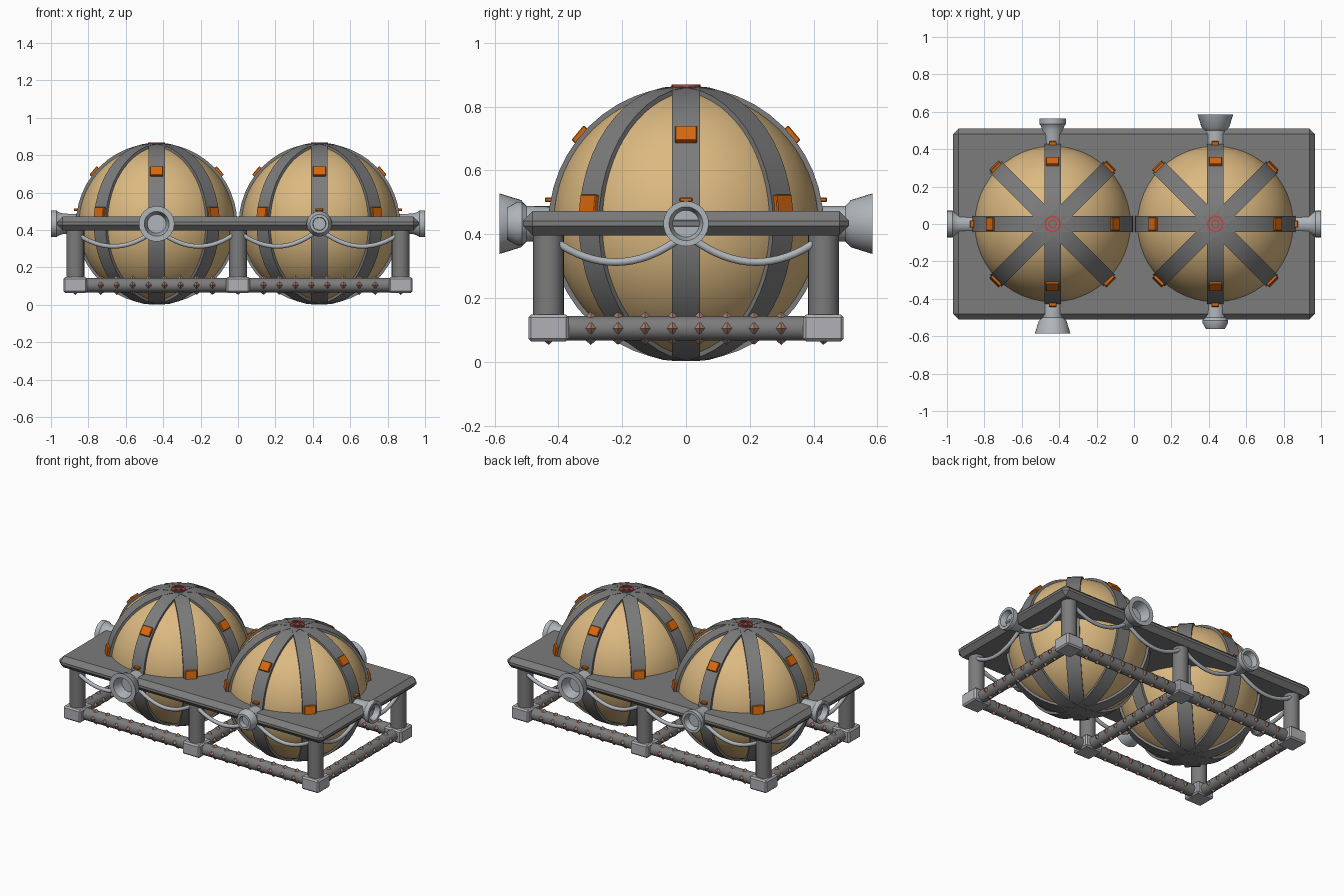
import bpy, bmesh, math
from mathutils import Matrix, Vector

if "Cube" in bpy.data.objects:
    bpy.data.objects.remove(bpy.data.objects["Cube"])

CX, CZ = 0.435, 0.433          # tank centre offsets
LX, LY, RZ = 0.87, 0.431, 0.105  # leg positions, rail height


def material(name, rgb):
    m = bpy.data.materials.new(name)
    m.diffuse_color = (*rgb, 1)
    m.use_nodes = True
    m.node_tree.nodes["Principled BSDF"].inputs["Base Color"].default_value = m.diffuse_color
    return m


TAN = material("tank_tan", (0.72, 0.49, 0.22))
GREY = material("frame_grey", (0.20, 0.20, 0.20))
PALE = material("block_pale_grey", (0.44, 0.44, 0.47))
STEEL = material("nozzle_steel", (0.43, 0.46, 0.49))
ORANGE = material("clamp_orange", (0.69, 0.14, 0.005))
PINK = material("stud_copper", (0.40, 0.205, 0.16))
RED = material("cap_red", (0.51, 0.07, 0.06))


def finish(name, bm, mat, smooth=None, bevel=0):
    bmesh.ops.recalc_face_normals(bm, faces=bm.faces)
    me = bpy.data.meshes.new(name)
    bm.to_mesh(me)
    bm.free()
    ob = bpy.data.objects.new(name, me)
    bpy.context.collection.objects.link(ob)
    me.materials.append(mat)
    if bevel:
        b = ob.modifiers.new("bevel", 'BEVEL')
        b.width, b.segments = bevel, 1
    if smooth:
        bpy.ops.object.select_all(action='DESELECT')
        ob.select_set(True)
        bpy.context.view_layer.objects.active = ob
        bpy.ops.object.shade_smooth_by_angle(angle=math.radians(smooth))
    return ob


def T(x, y, z):
    return Matrix.Translation((x, y, z))


def R(deg, axis):
    return Matrix.Rotation(math.radians(deg), 4, axis)


def box(bm, size, mat):
    bmesh.ops.create_cube(bm, size=1, matrix=mat @ Matrix.Diagonal((*size, 1)))


def cyl(bm, r, length, mat, seg=24):
    bmesh.ops.create_cone(bm, cap_ends=True, segments=seg, radius1=r, radius2=r,
                          depth=length, matrix=mat)


def lathe(bm, profile, mat, seg=32, closed=False):
    """Spin (radius, height) points about local z."""
    rings = []
    for r, h in profile:
        if r == 0:
            rings.append([bm.verts.new(mat @ Vector((0, 0, h)))] * seg)
        else:
            rings.append([bm.verts.new(mat @ Vector((r * math.cos(a), r * math.sin(a), h)))
                          for a in (2 * math.pi * i / seg for i in range(seg))])
    if closed:
        rings.append(rings[0])
    for a, b in zip(rings, rings[1:]):
        for i in range(seg):
            j = (i + 1) % seg
            quad = list(dict.fromkeys((a[i], a[j], b[j], b[i])))
            bm.faces.new(quad)


# Tanks with straps, clamps and top rings
for side, s in (("left", -1), ("right", 1)):
    c = T(s * CX, 0, CZ)
    bm = bmesh.new()
    bmesh.ops.create_uvsphere(bm, u_segments=48, v_segments=32, radius=0.418, matrix=c)
    finish(side + "_tank", bm, TAN, 40)

    bm = bmesh.new()
    strap = [(0.40, -0.044), (0.431, -0.044), (0.431, 0.044), (0.40, 0.044)]
    for az in (0, 45, 90, 135):
        lathe(bm, strap, c @ R(az, 'Z') @ R(90, 'X'), 48, True)
    finish(side + "_tank_straps", bm, GREY, 40)

    bm = bmesh.new()
    for k in range(8):
        elev = 8 if k % 2 else 40
        box(bm, (0.024, 0.07, 0.06), c @ R(45 * k, 'Z') @ R(-elev, 'Y') @ T(0.432, 0, 0))
        inner = (k == 0 and s < 0) or (k == 4 and s > 0)
        if k % 2 == 0 and not inner:
            box(bm, (0.025, 0.04, 0.014), c @ R(45 * k, 'Z') @ T(0.43, 0, 0.075))
    finish(side + "_strap_clamps", bm, ORANGE, bevel=0.003)

    bm = bmesh.new()
    for ro, ri in ((0.045, 0.035), (0.024, 0.016)):
        lathe(bm, [(ro, 0.425), (ro, 0.436), (ri, 0.436), (ri, 0.425)], c, 24, True)
    finish(side + "_top_ring", bm, RED, 40)

# Deck plate
bm = bmesh.new()
box(bm, (1.934, 1.022, 0.076), T(0, 0, 0.434))
finish("deck_plate", bm, GREY, bevel=0.03)

# Legs and foot blocks
legs, feet = bmesh.new(), bmesh.new()
for x in (-LX, 0, LX):
    for y in (-LY, LY):
        cyl(legs, 0.048, 0.30, T(x, y, 0.26))
        box(feet, (0.127, 0.127, 0.084), T(x, y, 0.106))
finish("legs", legs, GREY, 40)
finish("foot_blocks", feet, PALE, bevel=0.009)

# Lower rails with pyramid studs
rails, studs = bmesh.new(), bmesh.new()
spans = [(T(sx * CX, y, RZ) @ R(90, 'Y'), LX) for sx in (-1, 1) for y in (-LY, LY)]
spans += [(T(x, 0, RZ) @ R(90, 'X'), 2 * LY) for x in (-LX, 0, LX)]
for m, length in spans:
    cyl(rails, 0.038, length, m, 16)
    for i in range(8):
        for q in range(4):
            bmesh.ops.create_cone(studs, cap_ends=True, segments=4, radius1=0.021, radius2=0,
                                  depth=0.018, matrix=m @ T(0, 0, (i - 3.5) * 0.0853)
                                  @ R(90 * q, 'Z') @ T(0.043, 0, 0) @ R(90, 'Y'))
finish("lower_rails", rails, GREY, 40)
finish("rail_studs", studs, PINK)

# Nozzles: (radius, distance from tank centre)
WIDE = [(0, .40), (.056, .40), (.056, .50), (.074, .517), (.095, .585), (.066, .585), (.05, .52), (0, .52)]
FLARED = [(0, .40), (.05, .40), (.055, .50), (.063, .525), (.071, .535), (.071, .565), (.053, .565),
          (.042, .53), (0, .53)]
TAPERED = [(0, .40), (.052, .40), (.056, .50), (.068, .515), (.068, .53), (.05, .562), (.035, .562),
           (.033, .53), (0, .53)]
for name, prof, s, az in (("front_left", WIDE, -1, -90), ("front_right", TAPERED, 1, -90),
                          ("back_left", FLARED, -1, 90), ("back_right", WIDE, 1, 90),
                          ("left_end", FLARED, -1, 180), ("right_end", FLARED, 1, 0)):
    bm = bmesh.new()
    lathe(bm, prof, T(s * CX, 0, CZ) @ R(az, 'Z') @ R(90, 'Y'))
    finish(name + "_nozzle", bm, STEEL, 30)


# Hanging hoses between nozzles and legs
def hose(name, a, b):
    cu = bpy.data.curves.new(name, 'CURVE')
    cu.dimensions = '3D'
    cu.bevel_depth, cu.bevel_resolution = 0.0125, 3
    sp = cu.splines.new('POLY')
    n = 16
    sp.points.add(n)
    for i in range(n + 1):
        t = i / n
        p = Vector(a).lerp(Vector(b), t)
        p.z -= 0.30 * t * (1 - t)
        sp.points[i].co = (*p, 1)
    sp.use_smooth = True
    ob = bpy.data.objects.new(name, cu)
    bpy.context.collection.objects.link(ob)
    cu.materials.append(STEEL)
    bpy.ops.object.select_all(action='DESELECT')
    ob.select_set(True)
    bpy.context.view_layer.objects.active = ob
    bpy.ops.object.convert(target='MESH')


for sy in (-1, 1):
    for sx in (-1, 1):
        y = sy * 0.455
        hose("long_side_hose", (sx * LX, y, 0.385), (sx * (CX + 0.02), y, 0.39))
        hose("long_side_hose", (sx * (CX - 0.02), y, 0.39), (sx * 0.01, y, 0.385))
        hose("end_hose", (sx * 0.89, sy * 0.42, 0.385), (sx * 0.89, sy * 0.015, 0.39))
